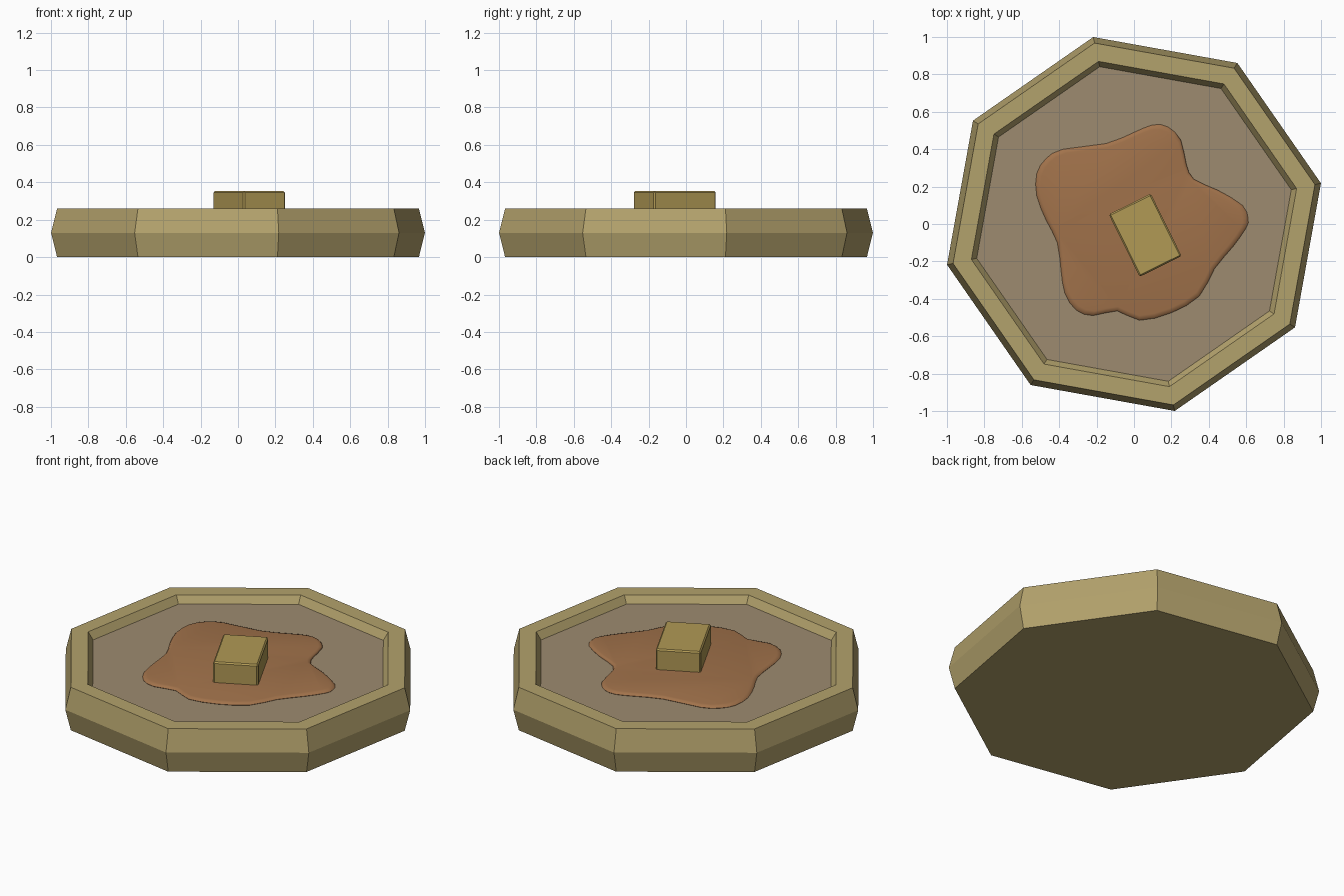
import bpy, bmesh
from math import cos, sin, pi, radians
from mathutils import Vector

if "Cube" in bpy.data.objects:
    bpy.data.objects.remove(bpy.data.objects["Cube"])


def finish(bm, name, color, smooth=None):
    bmesh.ops.recalc_face_normals(bm, faces=bm.faces)
    me = bpy.data.meshes.new(name)
    bm.to_mesh(me)
    bm.free()
    ob = bpy.data.objects.new(name, me)
    bpy.context.collection.objects.link(ob)
    mat = bpy.data.materials.new(name + "_material")
    mat.diffuse_color = (*color, 1)
    mat.use_nodes = True
    mat.node_tree.nodes["Principled BSDF"].inputs["Base Color"].default_value = mat.diffuse_color
    me.materials.append(mat)
    if smooth:
        bpy.ops.object.select_all(action='DESELECT')
        ob.select_set(True)
        bpy.context.view_layer.objects.active = ob
        bpy.ops.object.shade_smooth_by_angle(angle=radians(smooth))
    return ob


def loft(name, rings, color, smooth=None):
    """Skin closed rings of points and cap both ends."""
    bm = bmesh.new()
    vs = [[bm.verts.new(p) for p in ring] for ring in rings]
    n = len(vs[0])
    for a, b in zip(vs, vs[1:]):
        for i in range(n):
            j = (i + 1) % n
            bm.faces.new((a[i], a[j], b[j], b[i]))
    bm.faces.new(vs[0][::-1])
    bm.faces.new(vs[-1])
    return finish(bm, name, color, smooth)


def octagon(r, z):
    return [(r * cos(radians(12.3) + i * pi / 4),
             r * sin(radians(12.3) + i * pi / 4), z) for i in range(8)]


# Eight-sided bowl with a ridge halfway up
loft("bowl", [octagon(r, z) for r, z in
              [(0.99, 0), (1.023, 0.13), (0.99, 0.26), (0.89, 0.26), (0.85, 0.20)]],
     (0.45, 0.36, 0.15))

# Flat filling inside the rim
loft("filling", [octagon(0.855, 0.20), octagon(0.861, 0.216)], (0.34, 0.26, 0.16))

# Irregular puddle of sauce with a rounded edge
outline = [(.61, .03), (.58, .10), (.45, .18), (.32, .24), (.28, .32), (.25, .45),
           (.18, .52), (.10, .53), (0, .49), (-.15, .43), (-.38, .40), (-.47, .35),
           (-.52, .27), (-.52, .15), (-.47, .02), (-.41, -.10), (-.39, -.25),
           (-.37, -.37), (-.31, -.46), (-.22, -.49), (-.09, -.465), (.03, -.515),
           (.20, -.475), (.35, -.385), (.43, -.24), (.53, -.12), (.60, -.02)]
pts = [Vector(p) for p in outline]
curve = []
for i in range(len(pts)):
    p0, p1, p2, p3 = (pts[(i + k) % len(pts)] for k in (-1, 0, 1, 2))
    for t in (0, 0.5):
        curve.append(0.5 * (2 * p1 + (p2 - p0) * t + (2 * p0 - 5 * p1 + 4 * p2 - p3) * t * t
                            + (3 * p1 - p0 - 3 * p2 + p3) * t ** 3))
loft("sauce", [[(p.x * s, p.y * s, z) for p in curve] for s, z in
               [(0.99, 0.21), (1.0, 0.218), (0.985, 0.226), (0.95, 0.23)]],
     (0.36, 0.17, 0.07), 60)

# Butter block with narrow bevelled edges
bm = bmesh.new()
bmesh.ops.create_cube(bm, size=1)
bmesh.ops.scale(bm, vec=(0.25, 0.372, 0.14), verts=bm.verts)
bmesh.ops.bevel(bm, geom=bm.edges[:], offset=0.008, segments=1, affect='EDGES')
butter = finish(bm, "butter", (0.44, 0.32, 0.09))
butter.location = (0.06, -0.06, 0.283)
butter.rotation_euler.z = radians(26.3)
